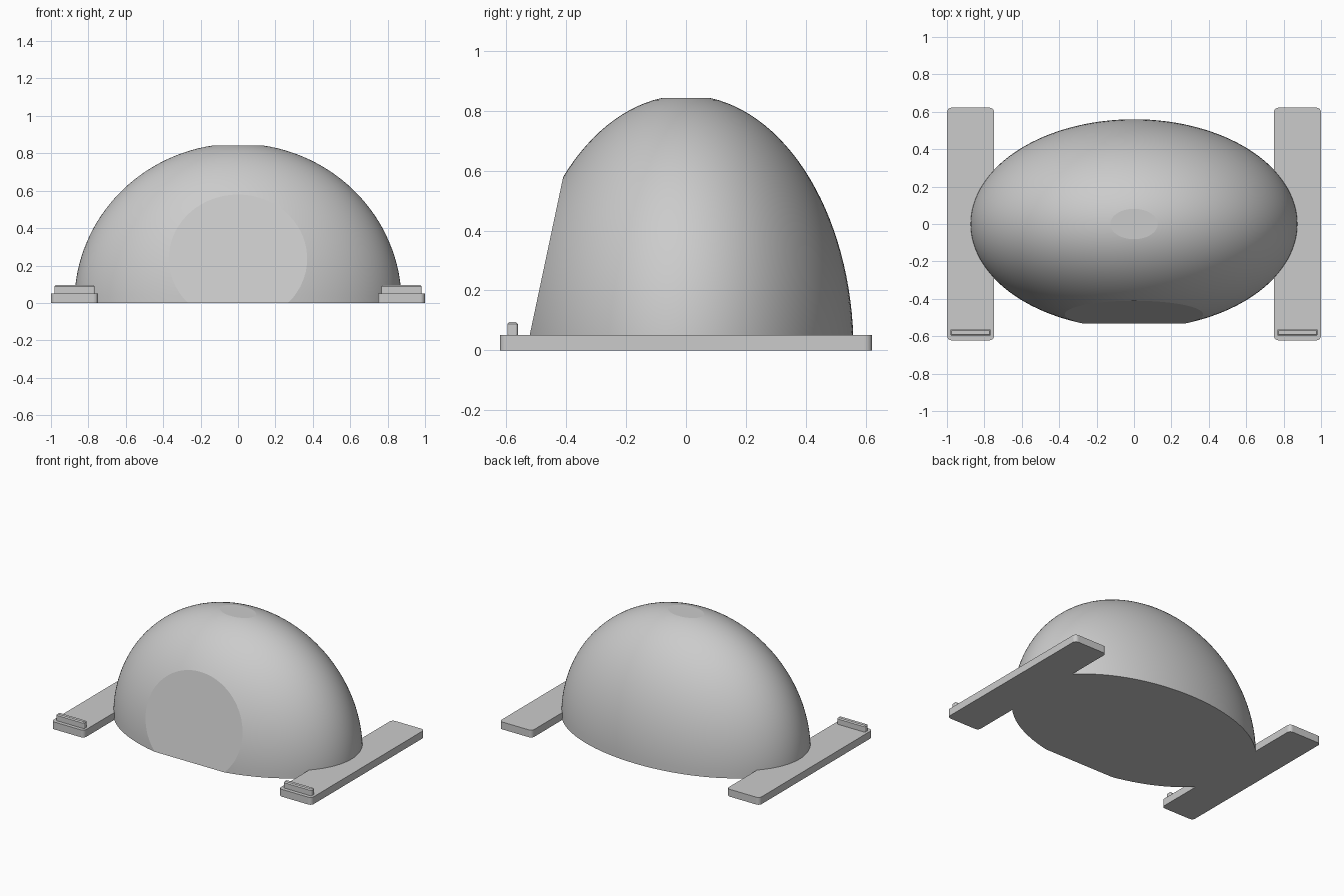
import bpy
import bmesh
from mathutils import Matrix, Vector

if "Cube" in bpy.data.objects:
    bpy.data.objects.remove(bpy.data.objects["Cube"], do_unlink=True)

GREY = (0.6, 0.6, 0.6, 1)
grey = bpy.data.materials.new("plain_grey")
grey.use_nodes = True
grey.diffuse_color = GREY
grey.node_tree.nodes["Principled BSDF"].inputs["Base Color"].default_value = GREY


def finish(name, bm):
    """Turn a bmesh into a named grey object."""
    bmesh.ops.recalc_face_normals(bm, faces=bm.faces)
    mesh = bpy.data.meshes.new(name)
    bm.to_mesh(mesh)
    bm.free()
    mesh.materials.append(grey)
    obj = bpy.data.objects.new(name, mesh)
    bpy.context.collection.objects.link(obj)
    return obj


def slice_flat(bm, point, normal):
    """Cut away the side the normal points to and cap it with a crisp flat face."""
    geom = bm.verts[:] + bm.edges[:] + bm.faces[:]
    cut = bmesh.ops.bisect_plane(bm, geom=geom, dist=1e-5, plane_co=Vector(point),
                                 plane_no=Vector(normal), clear_outer=True)
    rim = [e for e in cut["geom_cut"] if isinstance(e, bmesh.types.BMEdge)]
    cap = bmesh.ops.contextual_create(bm, geom=rim)["faces"]
    for face in cap:
        face.smooth = False
    for edge in rim:
        edge.smooth = False


def rounded_bar(name, low, high, corner, top_chamfer):
    """Box with rounded upright corners and an optional chamfered top."""
    low, high = Vector(low), Vector(high)
    bm = bmesh.new()
    place = Matrix.Translation((low + high) / 2) @ Matrix.Diagonal((*(high - low), 1))
    bmesh.ops.create_cube(bm, size=1, matrix=place)
    upright = [e for e in bm.edges
               if abs(e.verts[0].co.z - e.verts[1].co.z) > 1e-4]
    bmesh.ops.bevel(bm, geom=upright, offset=corner, segments=6,
                    profile=0.5, affect='EDGES')
    if top_chamfer:
        rim = [e for e in bm.edges if all(v.co.z > high.z - 1e-4 for v in e.verts)]
        bmesh.ops.bevel(bm, geom=rim, offset=top_chamfer, segments=1, affect='EDGES')
    finish(name, bm)


# Dome: half ellipsoid with a flat crown, base and sloping front
dome = bmesh.new()
bmesh.ops.create_uvsphere(dome, u_segments=128, v_segments=64, radius=1,
                          matrix=Matrix.Diagonal((0.875, 0.56, 0.852, 1)))
for f in dome.faces:
    f.smooth = True
slice_flat(dome, (0, 0, 0.843), (0, 0, 1))
slice_flat(dome, (0, 0, 0), (0, 0, -1))
slice_flat(dome, (0, -0.533, 0), (0, -0.978, 0.207))
finish("dome", dome)

# Side rails, each with a small raised stop near the front
for side, s in (("left", 1), ("right", -1)):
    x = s * 0.874
    rounded_bar(side + "_rail", (x - 0.126, -0.622, 0), (x + 0.126, 0.622, 0.051),
                0.025, 0)
    rounded_bar(side + "_stop", (x - 0.108, -0.597, 0.04), (x + 0.108, -0.562, 0.095),
                0.008, 0.007)
